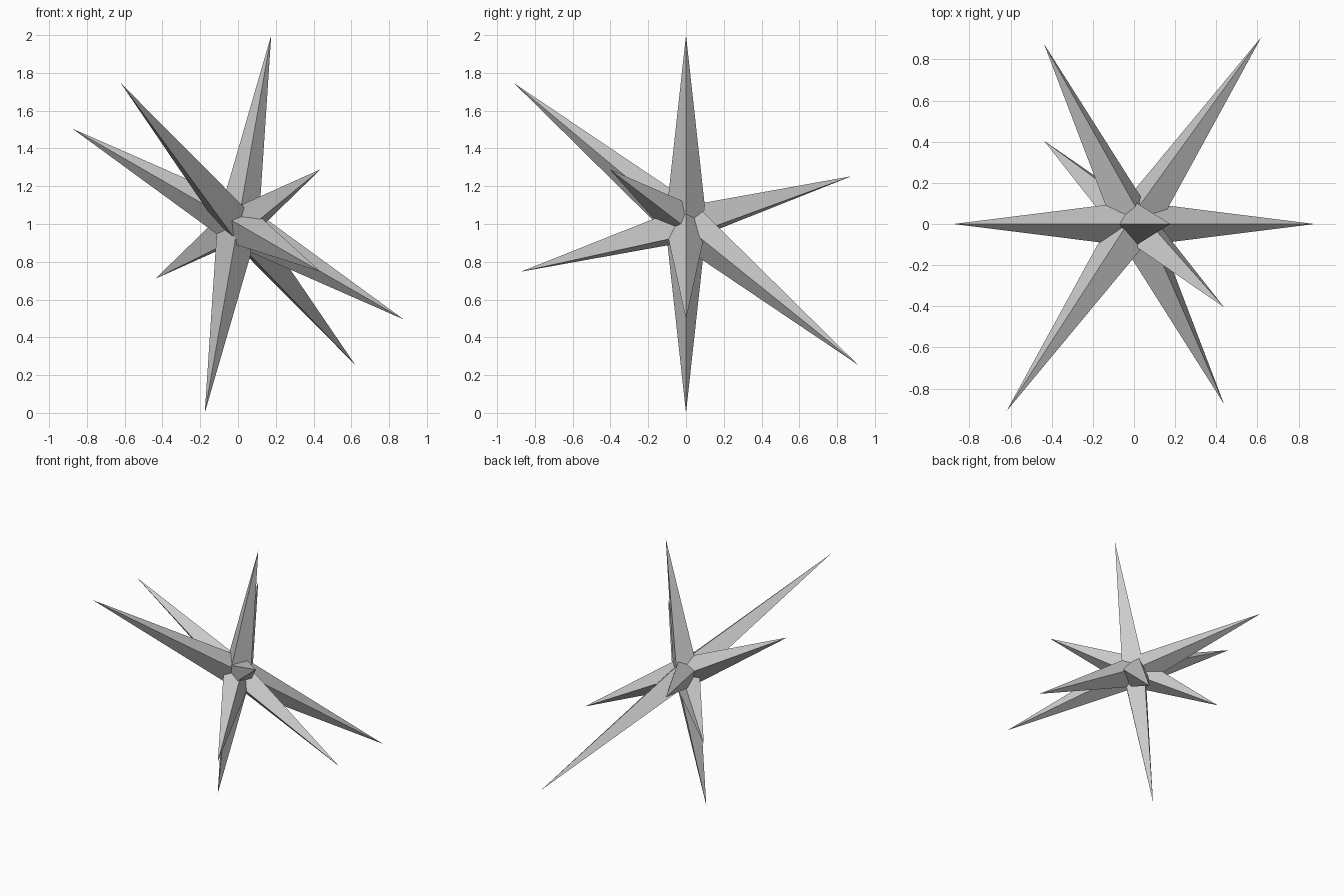
import bpy
import bmesh
from mathutils import Vector

cube = bpy.data.objects.get("Cube")
if cube:
    bpy.data.objects.remove(cube, do_unlink=True)

CENTRE = Vector((0, 0, 1))
RADIUS = 0.11

# Single stone-grey material
grey = bpy.data.materials.new("plain_grey")
grey.use_nodes = True
colour = (0.6, 0.6, 0.6, 1)
grey.diffuse_color = colour
grey.node_tree.nodes["Principled BSDF"].inputs["Base Color"].default_value = colour


def double_spike(name, tip, ridge):
    """Long four-sided bipyramid through the centre; ridge sets its roll."""
    tip = Vector(tip)
    axis = tip.normalized()
    ridge = Vector(ridge)
    ridge = (ridge - axis * ridge.dot(axis)).normalized() * RADIUS
    side = axis.cross(ridge)

    bm = bmesh.new()
    ring = [bm.verts.new(v) for v in (ridge, side, -ridge, -side)]
    far, near = bm.verts.new(tip), bm.verts.new(-tip)
    for a, b in zip(ring, ring[1:] + ring[:1]):
        bm.faces.new((a, b, far))
        bm.faces.new((b, a, near))
    bmesh.ops.recalc_face_normals(bm, faces=bm.faces)

    mesh = bpy.data.meshes.new(name)
    bm.to_mesh(mesh)
    bm.free()
    mesh.materials.append(grey)
    obj = bpy.data.objects.new(name, mesh)
    obj.location = CENTRE
    bpy.context.collection.objects.link(obj)


# Five crossing spikes, each pointing both ways from the centre
double_spike("upright_spike", (0.176, 0, 1.0), (0, 1, 0))
double_spike("sideways_spike", (0.877, 0, -0.505), (0, 1, 0))
double_spike("front_to_back_spike", (0.438, -0.876, -0.253), (0.5, 0, 0.866))
double_spike("long_diagonal_spike", (-0.62, -0.91, 0.745), (0.09, 0.6, 0.8))
double_spike("short_diagonal_spike", (0.438, -0.405, 0.29), (0.13, 0.66, 0.74))
